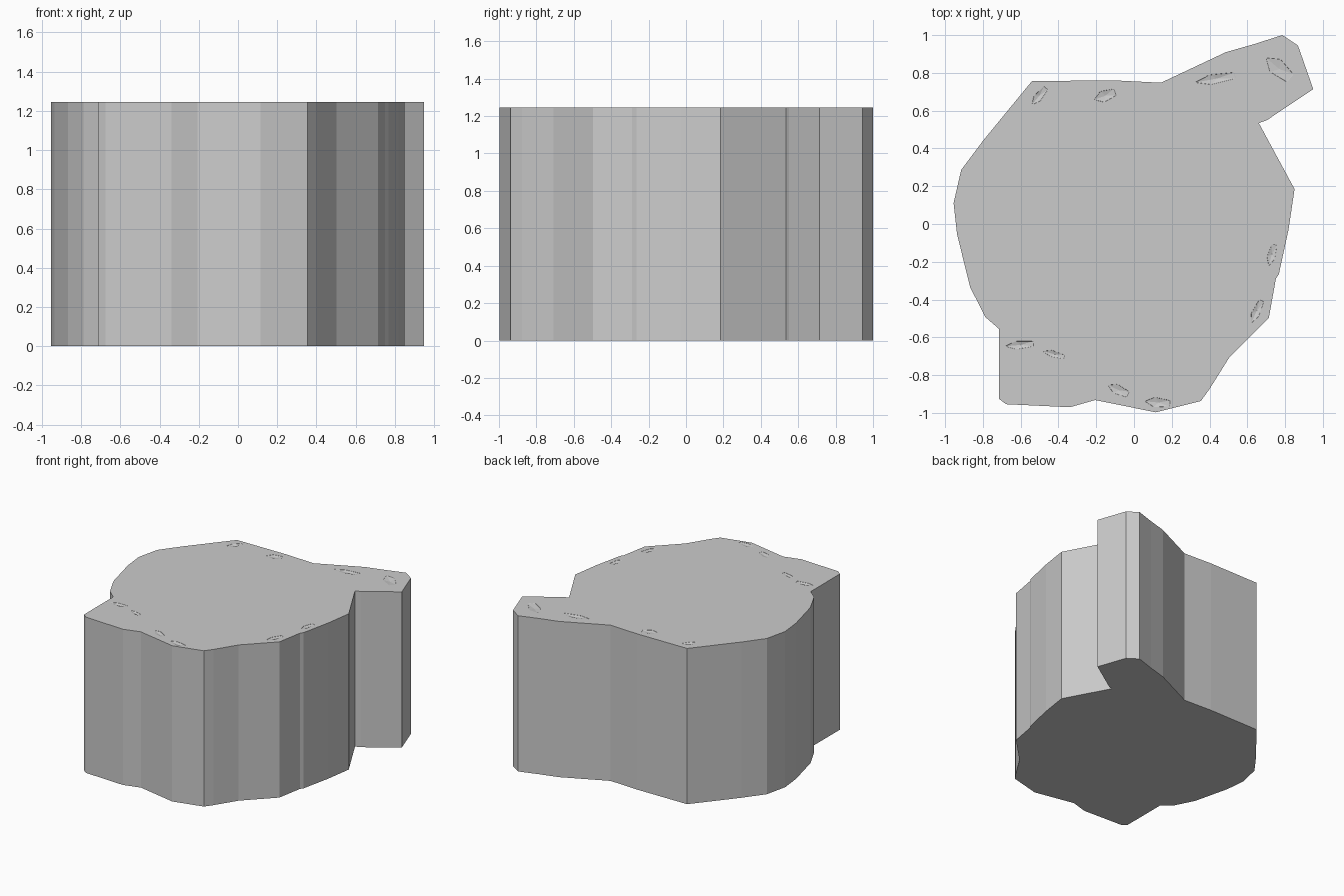
import bpy, bmesh, math
from mathutils import Matrix

if "Cube" in bpy.data.objects:
    bpy.data.objects.remove(bpy.data.objects["Cube"])

HEIGHT = 1.245

# Plan outline of the rock slab, clockwise from the back left corner
OUTLINE = [
    (-.54, .757), (-.10, .76), (.143, .748), (.487, .91), (.635, .952),
    (.785, 1.0), (.868, .945), (.949, .714), (.704, .55), (.661, .534),
    (.85, .185), (.818, -.03), (.767, -.265), (.751, -.29), (.714, -.497),
    (.503, -.709), (.397, -.878), (.354, -.937), (.116, -.997),
    (-.206, -.932), (-.339, -.97), (-.677, -.954), (-.714, -.926),
    (-.714, -.556), (-.788, -.492), (-.868, -.333), (-.937, -.053),
    (-.955, .111), (-.915, .286), (-.80, .44)]

# Shallow worn chips around the rim: x, y, length, width, angle
CHIPS = [
    (-.15, .68, .07, .035, 20), (.44, .77, .13, .03, 10),
    (.77, .82, .10, .05, -40), (.73, -.16, .07, .025, 75),
    (.65, -.46, .08, .025, 65), (.13, -.945, .08, .03, -5),
    (-.08, -.88, .07, .03, -25), (-.42, -.69, .07, .02, -15),
    (-.60, -.64, .09, .025, 5), (-.50, .68, .07, .025, 50)]


def make_object(name, bm):
    bmesh.ops.recalc_face_normals(bm, faces=bm.faces)
    mesh = bpy.data.meshes.new(name)
    bm.to_mesh(mesh)
    bm.free()
    obj = bpy.data.objects.new(name, mesh)
    bpy.context.collection.objects.link(obj)
    return obj


# Slab body: extruded outline with vertical flat walls
bm = bmesh.new()
base = bm.faces.new([bm.verts.new((x, y, 0)) for x, y in OUTLINE])
side = bmesh.ops.extrude_face_region(bm, geom=[base], use_keep_orig=True)
bmesh.ops.translate(bm, vec=(0, 0, HEIGHT),
                    verts=[v for v in side["geom"] if isinstance(v, bmesh.types.BMVert)])
slab = make_object("rock_platform", bm)

# Chip cutters: flattened faceted pebbles dipping just below the top
bm = bmesh.new()
for x, y, length, width, angle in CHIPS:
    matrix = (Matrix.Translation((x, y, HEIGHT + .004))
              @ Matrix.Rotation(math.radians(angle), 4, 'Z')
              @ Matrix.Diagonal((length, width, .012, 1)))
    bmesh.ops.create_icosphere(bm, subdivisions=1, radius=1, matrix=matrix)
cutter = make_object("chip_cutter", bm)
cutter.hide_render = True
cutter.hide_set(True)

chips = slab.modifiers.new("rim_chips", 'BOOLEAN')
chips.operation = 'DIFFERENCE'
chips.solver = 'EXACT'
chips.object = cutter
